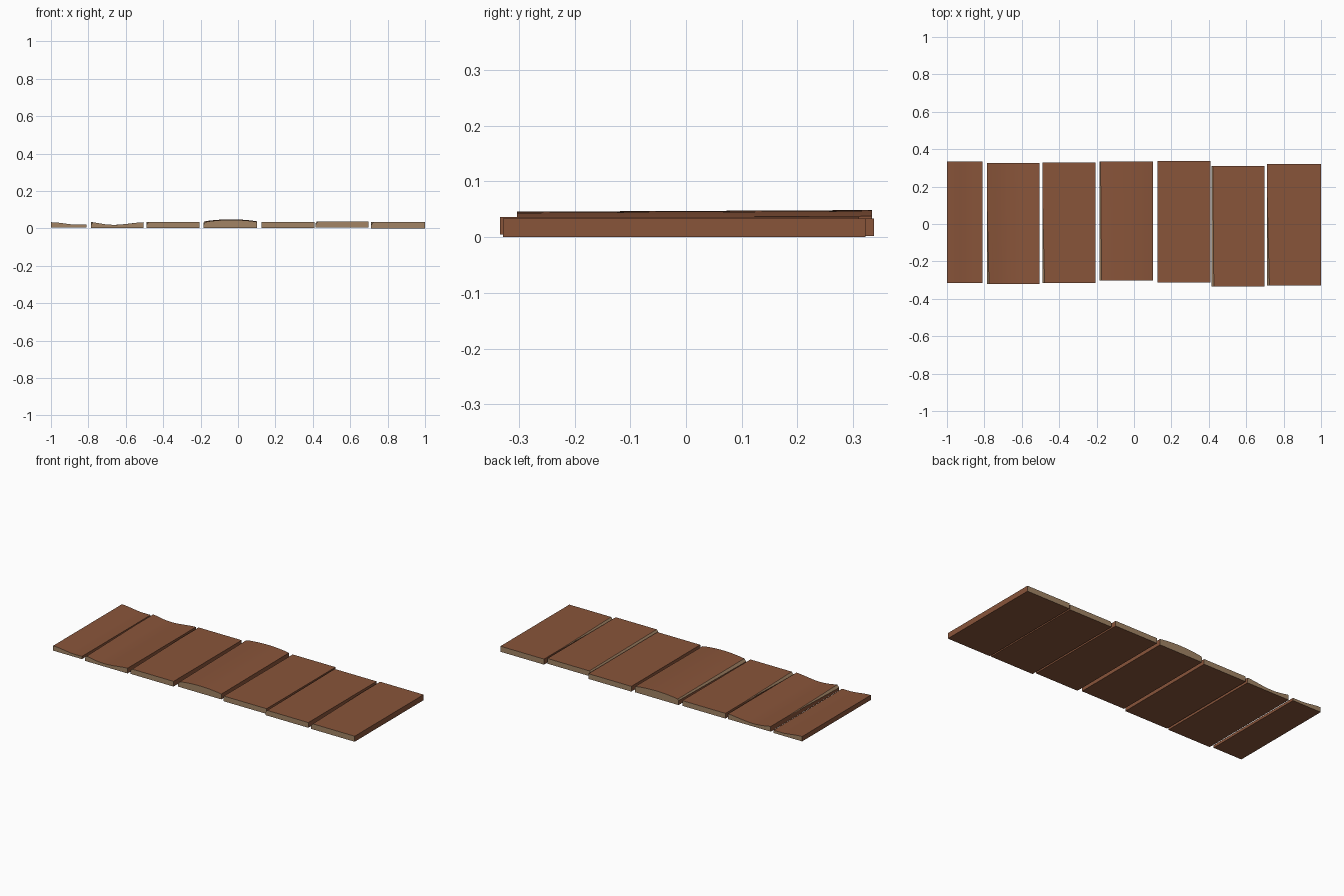
import bpy
import bmesh
import math

cube = bpy.data.objects.get("Cube")
if cube:
    bpy.data.objects.remove(cube, do_unlink=True)


def material(name, colour):
    mat = bpy.data.materials.new(name)
    mat.use_nodes = True
    mat.diffuse_color = colour
    bsdf = mat.node_tree.nodes["Principled BSDF"]
    bsdf.inputs["Base Color"].default_value = colour
    bsdf.inputs["Roughness"].default_value = 0.8
    return mat


WOOD = material("brown_wood", (0.25, 0.09, 0.042, 1))
GRAIN = material("tan_end_grain", (0.36, 0.23, 0.13, 1))


# Top surface offsets across a plank, u running from its -x edge to its +x edge
def flat(u, v):
    return 0


def slope(u, v):
    return -0.013 * (1 + math.cos(math.pi * max(0, u - 0.25) / 0.75)) / 2


def dip(u, v):
    return -0.014 * math.sin(math.pi * u ** 0.8) ** 1.5


def crown(u, v):
    return 0.011 * math.sin(math.pi * u) ** 0.8 + 0.003 * (v - 0.5)


# Worn -x edge: width of the chipped strip along the plank
def sharp(v):
    return 0


def front_chip(v):
    return 0.016 * max(0, 0.75 - v)


def long_chip(v):
    return 0.012 * (1 - 0.5 * v)


def plank(name, xs, ys, zs, surface, chip):
    nx, ny = 12, 8
    bm = bmesh.new()
    rows = []
    for j in range(ny + 1):
        v = j / ny
        y = ys[0] + (ys[1] - ys[0]) * v
        worn = chip(v)
        # Closed section: bottom corners, chipped shoulder, then the top
        section = [(xs[1], zs[0]), (xs[0], zs[0]),
                   (xs[0], zs[1] + surface(0, v) - worn * 1.2 - 0.0005)]
        for i in range(nx + 1):
            u = i / nx
            section.append((xs[0] + worn + (xs[1] - xs[0] - worn) * u,
                            zs[1] + surface(u, v)))
        rows.append([bm.verts.new((x, y, z)) for x, z in section])
    count = len(rows[0])
    for a, b in zip(rows, rows[1:]):
        for i in range(count):
            k = (i + 1) % count
            face = bm.faces.new((a[i], a[k], b[k], b[i]))
            # The chipped shoulder shows bare wood
            face.material_index = 1 if i == 2 and chip is not sharp else 0
    for row in (rows[0], rows[-1]):
        bm.faces.new(row).material_index = 1
    bmesh.ops.recalc_face_normals(bm, faces=bm.faces)
    mesh = bpy.data.meshes.new(name)
    bm.to_mesh(mesh)
    bm.free()
    mesh.materials.append(WOOD)
    mesh.materials.append(GRAIN)
    obj = bpy.data.objects.new(name, mesh)
    bpy.context.collection.objects.link(obj)
    bpy.ops.object.select_all(action="DESELECT")
    obj.select_set(True)
    bpy.context.view_layer.objects.active = obj
    bpy.ops.object.shade_smooth_by_angle(angle=math.radians(30))


# Row of planks from -x to +x
plank("cut_plank", (-1, -0.81), (-0.315, 0.333), (0.004, 0.033),
      lambda u, v: slope(1 - u, v), sharp)
plank("dished_plank", (-0.787, -0.505), (-0.32, 0.325), (0.002, 0.033), dip, front_chip)
plank("third_plank", (-0.49, -0.205), (-0.315, 0.328), (0.002, 0.033), flat, front_chip)
plank("crowned_plank", (-0.185, 0.102), (-0.303, 0.334), (0.003, 0.036), crown, long_chip)
plank("fifth_plank", (0.125, 0.408), (-0.313, 0.337), (0.002, 0.033), flat, sharp)
plank("raised_plank", (0.415, 0.698), (-0.334, 0.31), (0.005, 0.036), flat, long_chip)
plank("last_plank", (0.712, 1), (-0.328, 0.322), (0, 0.033), flat, front_chip)
